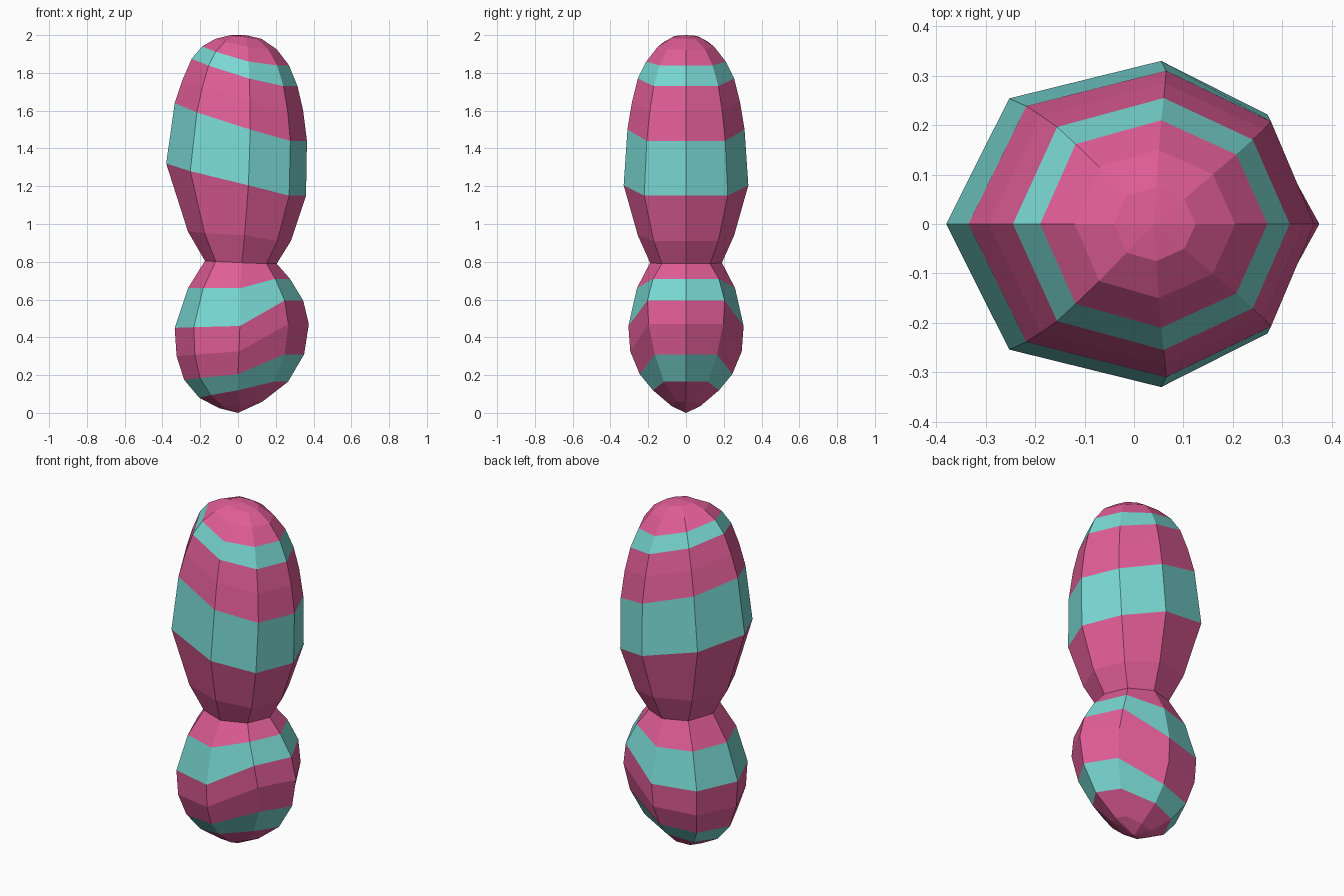
import bpy, bmesh

if "Cube" in bpy.data.objects:
    bpy.data.objects.remove(bpy.data.objects["Cube"])

# Tilted eight-sided rings, top to bottom:
# right x, right z, side x, side y, side z, left x, left z
RINGS = [
    (.125, 1.98, .045, .075, 1.988, -.04, 2.0),
    (.205, 1.925, .05, .15, 1.938, -.12, 1.98),
    (.27, 1.84, .055, .21, 1.86, -.19, 1.94),
    (.315, 1.73, .06, .255, 1.77, -.245, 1.875),
    (.345, 1.6, .063, .285, 1.65, -.293, 1.765),
    (.365, 1.44, .065, .31, 1.50, -.335, 1.64),
    (.36, 1.15, .055, .33, 1.205, -.38, 1.32),
    (.28, .91, .035, .255, .94, -.265, .96),
    (.205, .79, .02, .19, .795, -.175, .805),
    (.275, .71, .01, .26, .66, -.265, .66),
    (.345, .595, .01, .305, .46, -.335, .45),
    (.375, .47, .005, .295, .325, -.325, .30),
    (.35, .31, 0, .245, .205, -.285, .175),
    (.265, .165, 0, .175, .12, -.205, .08),
    (.13, .06, .01, .075, .035, -.1, .025),
]
TOP, BOTTOM = (.04, 0, 2.0), (0, 0, 0)
TEAL_BANDS = {3, 6, 10, 13}     # band i lies above ring i


def material(name, color):
    m = bpy.data.materials.new(name)
    m.diffuse_color = color
    m.use_nodes = True
    m.node_tree.nodes["Principled BSDF"].inputs["Base Color"].default_value = m.diffuse_color
    return m


def ring_points(x0, z0, x2, y2, z2, x4, z4):
    half = [
        (x2 + .707 * (x0 - x2), .67 * y2, z0),
        (x2, y2, z2),
        (x2 + .707 * (x4 - x2), .77 * y2, z2 + .65 * (z4 - z2)),
    ]
    back = [(x, -y, z) for x, y, z in reversed(half)]
    return [(x0, 0, z0)] + half + [(x4, 0, z4)] + back


# Pinched body with stripes
bm = bmesh.new()
rings = [[bm.verts.new(p) for p in ring_points(*r)] for r in RINGS]
top, bottom = bm.verts.new(TOP), bm.verts.new(BOTTOM)
for i in range(8):
    j = (i + 1) % 8
    bm.faces.new((top, rings[0][i], rings[0][j]))
    bm.faces.new((bottom, rings[-1][j], rings[-1][i]))
    for k in range(1, len(rings)):
        a, b = rings[k - 1], rings[k]
        f = bm.faces.new((a[i], b[i], b[j], a[j]))
        f.material_index = int(k in TEAL_BANDS)
bmesh.ops.recalc_face_normals(bm, faces=bm.faces)

mesh = bpy.data.meshes.new("striped_body")
bm.to_mesh(mesh)
bm.free()
mesh.materials.append(material("pink", (.75, .11, .31, 1)))
mesh.materials.append(material("teal", (.19, .69, .65, 1)))
body = bpy.data.objects.new("striped_body", mesh)
bpy.context.collection.objects.link(body)
